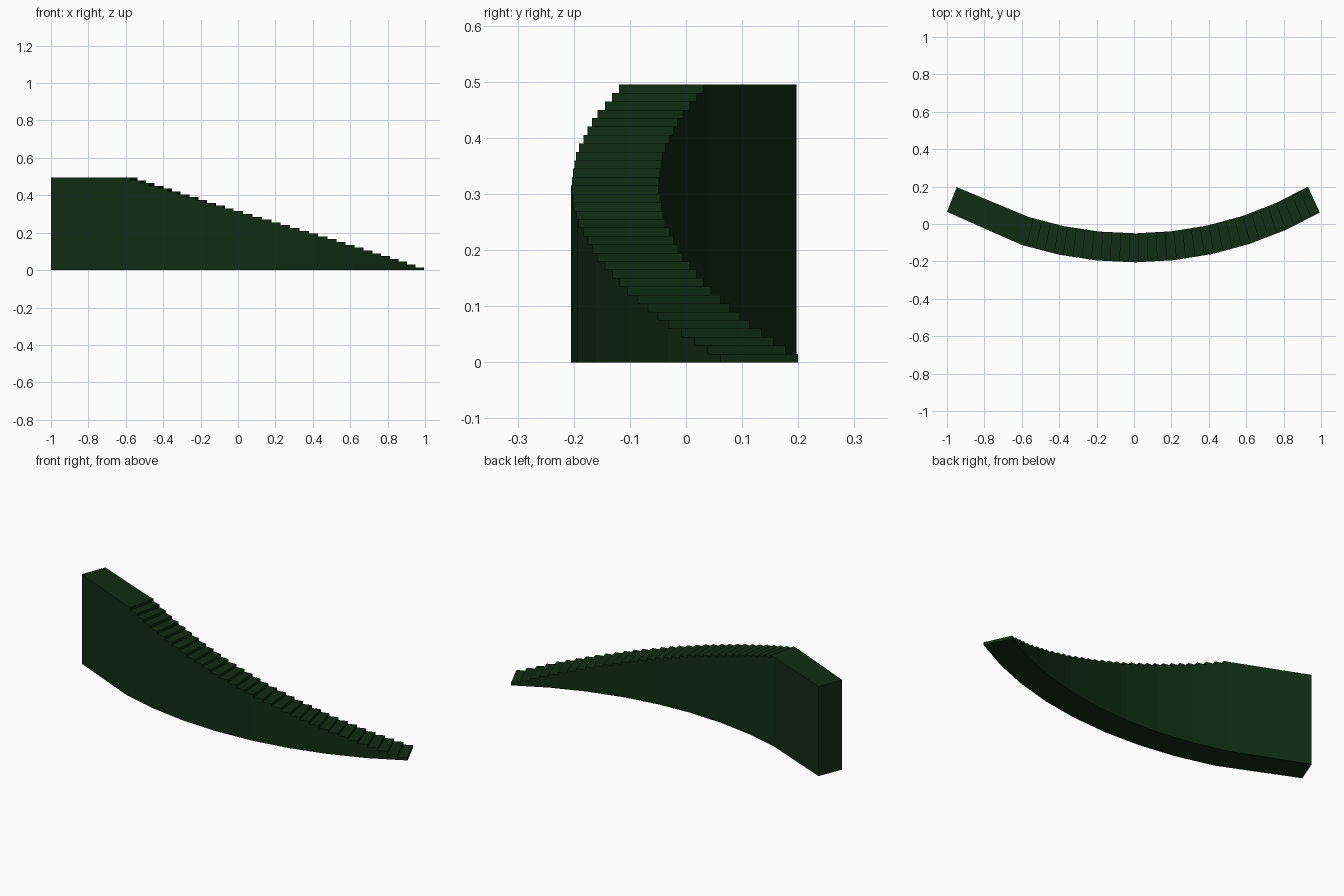
import bpy
import bmesh
from math import sin, cos, radians, floor
from mathutils import Vector

cube = bpy.data.objects.get("Cube")
if cube:
    bpy.data.objects.remove(cube, do_unlink=True)

STEPS = 32            # treads below the landing
RISE = 0.015
START, TOP, BEND = 30.0, -16.8, -17.6   # sweep angles in degrees
SEGMENTS = 8          # straight facets along the curved walls

green = bpy.data.materials.new("dark green")
green.use_nodes = True
colour = (0.005, 0.026, 0.006, 1)
green.diffuse_color = colour
green.node_tree.nodes["Principled BSDF"].inputs["Base Color"].default_value = colour


def arc_pair(angle):
    """Outer and inner wall points on the two arcs."""
    a = radians(angle)
    return [Vector((r * sin(a), low + r * (1 - cos(a)), 0))
            for r, low in ((1.987, -0.205), (1.86, -0.05))]


nodes = [START + (BEND - START) * i / SEGMENTS for i in range(SEGMENTS + 1)]


def wall_pair(angle):
    """Wall points on the faceted version of the arcs."""
    f = (START - angle) / (START - BEND) * SEGMENTS
    i = min(max(floor(f), 0), SEGMENTS - 1)
    return [p.lerp(q, f - i) for p, q in zip(arc_pair(nodes[i]), arc_pair(nodes[i + 1]))]


# Stations along the stair: every nosing plus every wall facet edge
tread = (START - TOP) / STEPS
angles = sorted({round(a, 5) for a in nodes + [START - tread * k for k in range(STEPS + 1)]},
                reverse=True)
stations = [wall_pair(a) for a in angles]
heights = []
for a, b in zip(angles, angles[1:]):
    step = floor((START - (a + b) / 2) / tread)
    heights.append(RISE * (min(step, STEPS) + 1))

# Straight landing beyond the bend
stations.append([Vector((-1, 0.065, 0)), Vector((-0.948, 0.197, 0))])
heights.append(RISE * (STEPS + 1))

bm = bmesh.new()


def quad(*points):
    bm.faces.new([bm.verts.new(p) for p in points])


def up(p, z):
    return Vector((p.x, p.y, z))


# Treads, side walls, underside and risers
below = 0
for (o1, i1), (o2, i2), z in zip(stations, stations[1:], heights):
    quad(up(o1, z), up(i1, z), up(i2, z), up(o2, z))
    quad(o1, o2, i2, i1)
    quad(o2, o1, up(o1, z), up(o2, z))
    quad(i1, i2, up(i2, z), up(i1, z))
    if z - below > RISE / 2:
        quad(up(o1, below), up(i1, below), up(i1, z), up(o1, z))
    below = z

# End wall of the landing
o, i = stations[-1]
quad(i, o, up(o, below), up(i, below))

bmesh.ops.remove_doubles(bm, verts=bm.verts, dist=0.00005)
mesh = bpy.data.meshes.new("curved_staircase")
bm.to_mesh(mesh)
bm.free()
mesh.materials.append(green)
stairs = bpy.data.objects.new("curved_staircase", mesh)
bpy.context.collection.objects.link(stairs)
